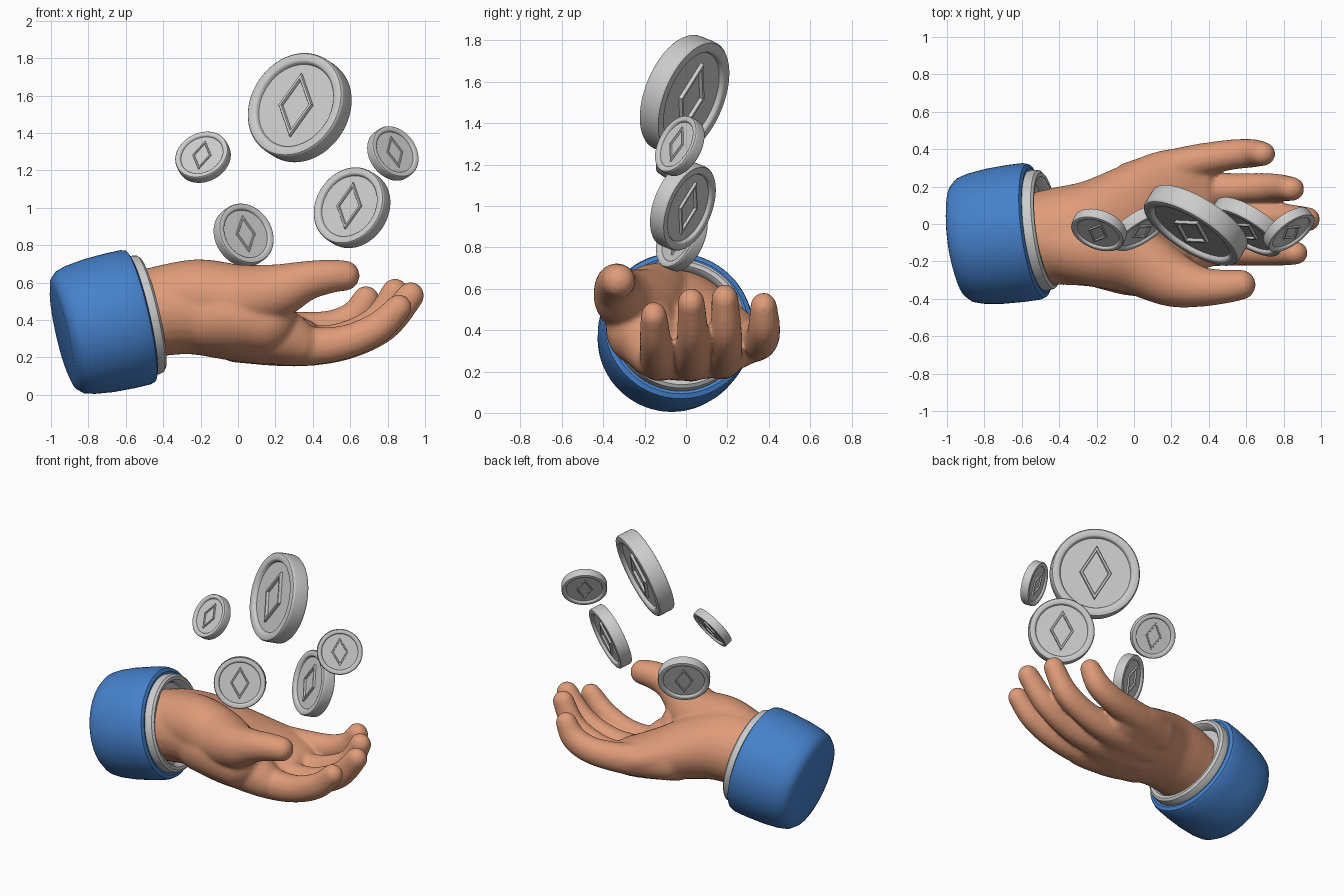
import bpy, bmesh, math
from mathutils import Matrix, Vector

if "Cube" in bpy.data.objects:
    bpy.data.objects.remove(bpy.data.objects["Cube"])


def paint(ob, name, rgb):
    mat = bpy.data.materials.new(name)
    mat.diffuse_color = (*rgb, 1)
    mat.use_nodes = True
    mat.node_tree.nodes["Principled BSDF"].inputs["Base Color"].default_value = mat.diffuse_color
    ob.data.materials.append(mat)


def link(me, name):
    ob = bpy.data.objects.new(name, me)
    bpy.context.collection.objects.link(ob)
    return ob


def finish(bm, name, angle=35):
    me = bpy.data.meshes.new(name)
    bmesh.ops.recalc_face_normals(bm, faces=bm.faces)
    bm.to_mesh(me)
    bm.free()
    me.shade_smooth()
    me.set_sharp_from_angle(angle=math.radians(angle))
    return link(me, name)


def frame(origin, axis, scale=1):
    """Matrix whose z runs along axis and whose y leans upward."""
    z = Vector(axis).normalized()
    y = (Vector((0, 0, 1)) - z * z.z).normalized()
    x = y.cross(z)
    rot = Matrix((x, y, z)).transposed().to_4x4()
    return Matrix.Translation(origin) @ rot @ Matrix.Scale(scale, 4)


def lathe(bm, profile, steps, matrix, closed=False):
    """Turn (radius, height) points around the z axis of matrix."""
    rings = []
    for r, z in profile:
        n = 1 if r == 0 else steps
        rings.append([bm.verts.new(matrix @ Vector((r * math.cos(a), r * math.sin(a), z)))
                      for a in (2 * math.pi * i / steps for i in range(n))])
    if closed:
        rings.append(rings[0])
    for a, b in zip(rings, rings[1:]):
        for i in range(steps):
            j = (i + 1) % steps
            quad = [a[i % len(a)], a[j % len(a)], b[j % len(b)], b[i % len(b)]]
            bm.faces.new(list(dict.fromkeys(quad)))


def spline(keys, steps):
    """Smooth interpolation through tuples of numbers."""
    k = [keys[0]] + keys + [keys[-1]]
    for i in range(1, len(k) - 2):
        for s in range(steps):
            t = s / steps
            yield [0.5 * (2 * b + (c - a) * t + (2 * a - 5 * b + 4 * c - d) * t * t
                          + (3 * b - a - 3 * c + d) * t ** 3)
                   for a, b, c, d in zip(*k[i - 1:i + 3])]
    yield list(keys[-1])


# Unit ball used as the brush for the hand
ball = bmesh.new()
bmesh.ops.create_uvsphere(ball, u_segments=24, v_segments=14, radius=1)
ball.verts.index_update()
ball_verts = [v.co.copy() for v in ball.verts]
ball_faces = [[v.index for v in f.verts] for f in ball.faces]
ball.free()
verts, faces = [], []


def blob(keys, steps=6):
    """Chain of ellipsoids: x, y, z, rx, ry, rz, roll."""
    for x, y, z, rx, ry, rz, roll in spline(keys, steps):
        m = (Matrix.Translation((x, y, z)) @ Matrix.Rotation(math.radians(roll), 4, 'X')
             @ Matrix.Diagonal((rx, ry, rz, 1)))
        base = len(verts)
        verts.extend(m @ v for v in ball_verts)
        faces.extend([i + base for i in f] for f in ball_faces)


# Hand: palm and digits fused into one smooth skin
blob([(-.58, -.09, .42, .13, .25, .23, 0),
      (-.42, -.065, .445, .13, .262, .24, 0),
      (-.25, -.05, .45, .13, .285, .235, 0),
      (-.05, -.02, .395, .13, .34, .21, 3),
      (.12, .04, .335, .13, .35, .17, 7),
      (.26, .09, .30, .12, .32, .135, 10),
      (.35, .10, .285, .1, .28, .11, 10)], 8)
digits = {
    'index': [(.0, -.12, .33, .14), (.3, -.13, .265, .113), (.55, -.14, .277, .092),
              (.74, -.148, .355, .085), (.86, -.155, .467, .071)],
    'middle': [(.0, .02, .31, .14), (.3, .025, .262, .113), (.56, .025, .275, .093),
               (.78, .033, .37, .086), (.923, .025, .53, .074)],
    'ring': [(.0, .12, .33, .14), (.3, .175, .27, .11), (.54, .19, .292, .092),
             (.74, .195, .39, .085), (.84, .188, .55, .073)],
    'little': [(.0, .22, .36, .13), (.25, .315, .345, .105), (.48, .365, .358, .092),
               (.62, .378, .415, .086), (.685, .375, .51, .073)],
}
for path in digits.values():
    blob([(x, y, z, r, r * .91, r, 0) for x, y, z, r in path])
thumb = [(-.45, -.09, .48, .2), (-.22, -.14, .53, .195), (0, -.19, .51, .187),
         (.2, -.295, .55, .148), (.35, -.335, .605, .109), (.48, -.335, .632, .092),
         (.57, -.325, .637, .082)]
web = [(-.15, -.16, .42, .19), (.0, -.2, .42, .187), (.14, -.21, .40, .177)]
heel = [(.0, -.15, .36, .16), (.2, -.16, .33, .15), (.32, -.15, .28, .115)]
for path in (thumb, web, heel):
    blob([(x, y, z, r, r, r, 0) for x, y, z, r in path])
skin = bpy.data.meshes.new('hand')
skin.from_pydata(verts, [], faces)
hand = link(skin, 'hand')
paint(hand, 'skin', (.74, .33, .19))
remesh = hand.modifiers.new('fuse', 'REMESH')
remesh.mode = 'VOXEL'
remesh.voxel_size = .0105
remesh.use_smooth_shade = True
soften = hand.modifiers.new('soften', 'SMOOTH')
soften.factor = .5
soften.iterations = 22

# Sleeve and shirt cuff share one tilted axis
arm = frame((-.94, -.092, .325), (.965, .13, .22))
bm = bmesh.new()
lathe(bm, [(0, 0), (.26, 0), (.305, .012), (.335, .045), (.351, .1), (.364, .2), (.369, .32),
           (.368, .405), (.36, .43), (.338, .44), (.315, .435), (.305, .42), (.30, .36),
           (0, .36)], 64, arm)
paint(finish(bm, 'sleeve'), 'blue_cloth', (.06, .22, .60))
bm = bmesh.new()
lathe(bm, [(0, .37), (.312, .37), (.322, .40), (.325, .46), (.32, .485), (.305, .497),
           (.285, .495), (.272, .48), (.266, .44), (0, .44)], 64, arm)
finish(bm, 'shirt_cuff')

# Coins: rimmed discs with a plain raised lozenge on both faces
half = [(0, .12), (.79, .12), (.805, .165), (.825, .19), (.85, .20), (.93, .20),
        (.975, .19), (.995, .165), (1, .13)]
rim = half + [(r, -z) for r, z in reversed(half)]
ridge = [(.46, .10), (.46, .16), (.48, .18), (.56, .18), (.58, .16), (.58, .10)]
coins = [((.33, -.007, 1.535), (-.5, -.8, .33), .294),
         ((.61, -.015, 1.0), (-.5, -.8, .32), .217),
         ((.03, -.02, .853), (.5, -.8, .33), .17),
         ((-.187, -.032, 1.27), (-.3, -.77, .55), .149),
         ((.828, -.03, 1.29), (.55, -.73, .4), .149)]
for i, (place, normal, radius) in enumerate(coins, 1):
    m = frame(place, normal, radius)
    bm = bmesh.new()
    lathe(bm, rim, 64, m)
    for side in (1, -1):
        lathe(bm, ridge, 4, m @ Matrix.Diagonal((.62, 1.05, side, 1)), closed=True)
    finish(bm, f'coin_{i}')
